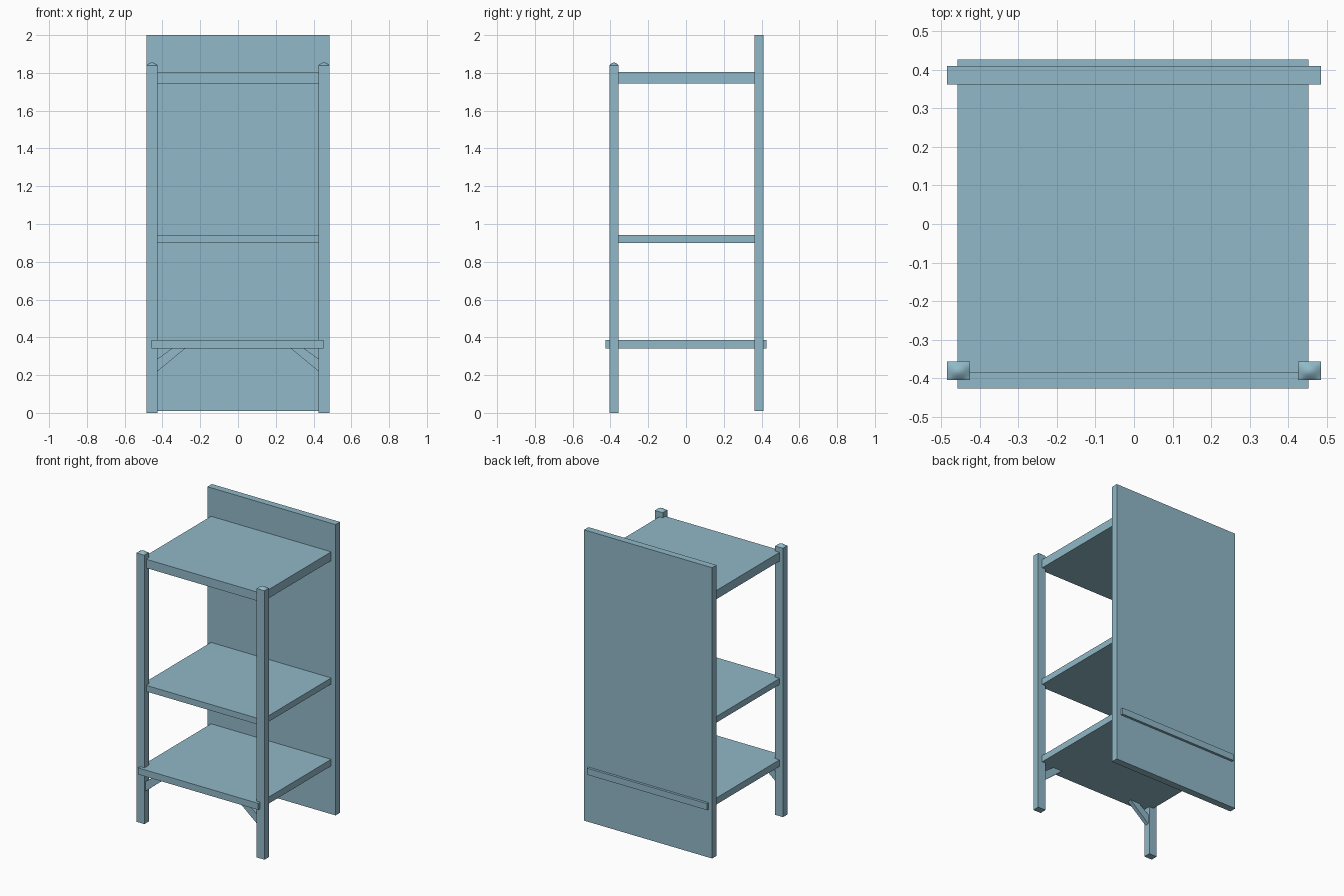
import bpy
import bmesh
from math import cos, pi, radians

cube = bpy.data.objects.get("Cube")
if cube:
    bpy.data.objects.remove(cube)

# Single paint colour
paint = bpy.data.materials.new("dusty_blue")
paint.use_nodes = True
colour = (0.28, 0.48, 0.57, 1)
paint.diffuse_color = colour
paint.node_tree.nodes["Principled BSDF"].inputs["Base Color"].default_value = colour


def finish(name, bm):
    bmesh.ops.recalc_face_normals(bm, faces=bm.faces)
    mesh = bpy.data.meshes.new(name)
    bm.to_mesh(mesh)
    bm.free()
    mesh.materials.append(paint)
    obj = bpy.data.objects.new(name, mesh)
    bpy.context.collection.objects.link(obj)
    return obj


def box(name, xs, ys, zs):
    bm = bmesh.new()
    bmesh.ops.create_cube(bm, size=1)
    for v in bm.verts:
        v.co = [a + (b - a) * (c + 0.5) for (a, b), c in zip((xs, ys, zs), v.co)]
    return finish(name, bm)


def post(name, x, y, width, depth, height, crown):
    """Square post with a softly domed top."""
    bm = bmesh.new()
    bmesh.ops.create_grid(bm, x_segments=8, y_segments=8, size=1)
    for v in bm.verts:
        u, w = v.co.x, v.co.y
        v.co = (x + u * width / 2, y + w * depth / 2,
                height + crown * cos(u * pi / 2) * cos(w * pi / 2))
    border = [e for e in bm.edges if e.is_boundary]
    sides = bmesh.ops.extrude_edge_only(bm, edges=border)["geom"]
    for v in sides:
        if isinstance(v, bmesh.types.BMVert):
            v.co.z = 0
    foot = [e for e in bm.edges if e.is_boundary]
    bmesh.ops.contextual_create(bm, geom=foot)
    obj = finish(name, bm)
    bpy.ops.object.select_all(action='DESELECT')
    obj.select_set(True)
    bpy.context.view_layer.objects.active = obj
    bpy.ops.object.shade_smooth_by_angle(angle=radians(35))


def prism(name, profile, y0, y1):
    """Extrude an XZ profile along Y."""
    bm = bmesh.new()
    face = bm.faces.new([bm.verts.new((x, y0, z)) for x, z in profile])
    new = bmesh.ops.extrude_face_region(bm, geom=[face])["geom"]
    bmesh.ops.translate(bm, vec=(0, y1 - y0, 0),
                        verts=[g for g in new if isinstance(g, bmesh.types.BMVert)])
    finish(name, bm)


# Tall back panel
box("back_panel", (-0.485, 0.485), (0.362, 0.41), (0.01, 2.0))

# Shelves; the lowest runs past the posts and through the panel
shelf_x = (-0.458, 0.452)
box("top_shelf", shelf_x, (-0.385, 0.38), (1.745, 1.805))
box("middle_shelf", shelf_x, (-0.385, 0.38), (0.90, 0.942))
box("bottom_shelf", shelf_x, (-0.427, 0.427), (0.34, 0.385))

# Front posts with diagonal braces under the lowest shelf
for side, s in (("left", 1), ("right", -1)):
    post(side + "_front_post", s * 0.455, -0.381, 0.06, 0.048, 1.84, 0.015)
    prism(side + "_brace",
          [(s * x, z) for x, z in ((0.43, 0.217), (0.43, 0.283), (0.345, 0.345), (0.275, 0.345))],
          -0.395, -0.367)
